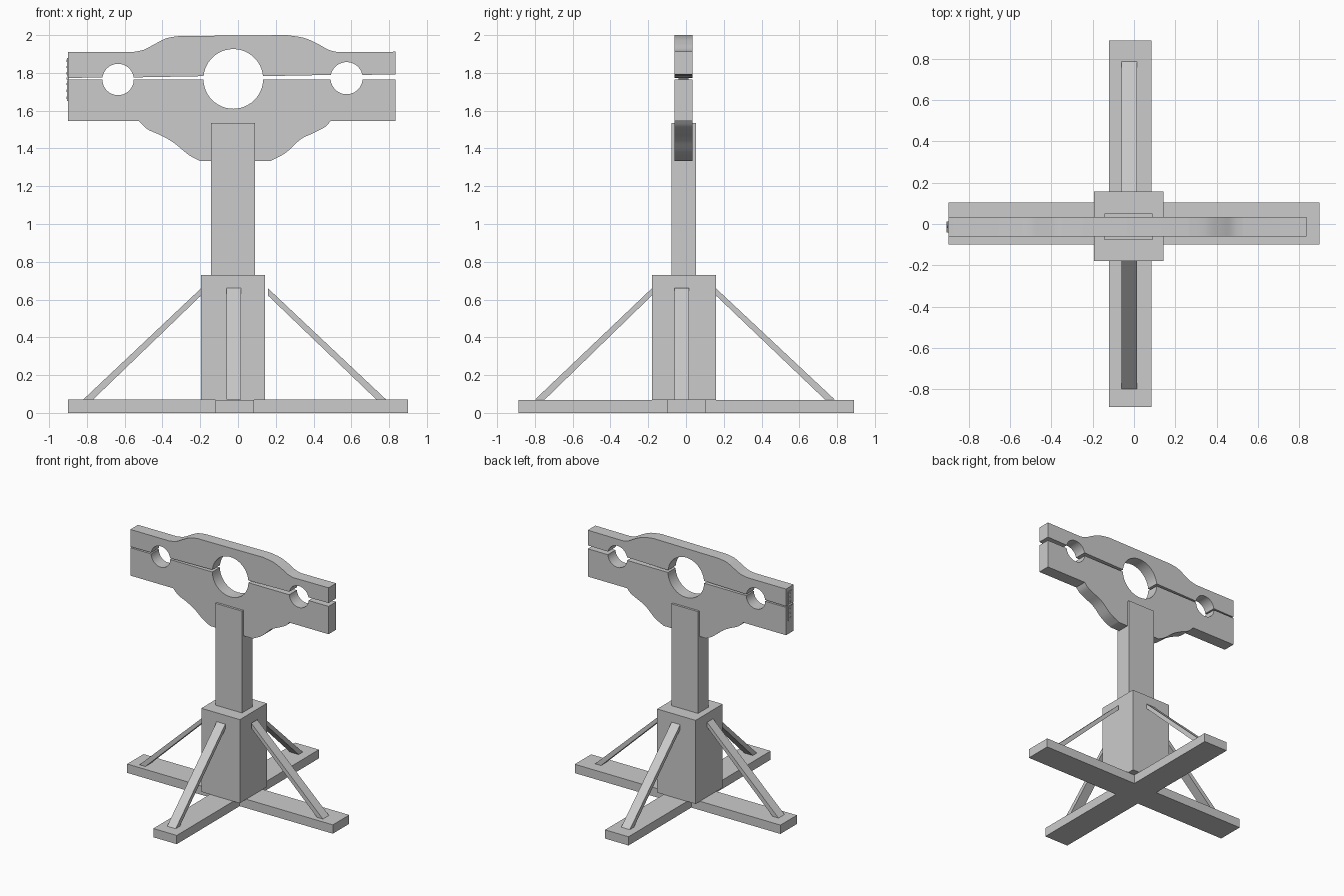
import bpy, bmesh
from math import asin, pi, cos, sin, radians

if "Cube" in bpy.data.objects:
    bpy.data.objects.remove(bpy.data.objects["Cube"])


def prism(name, outline, axis, lo, hi):
    """Extrude a closed 2D outline from lo to hi along y (outline x,z) or x (outline y,z)."""
    place = (lambda u, z, d: (u, d, z)) if axis == 'y' else (lambda u, z, d: (d, u, z))
    bm = bmesh.new()
    face = bm.faces.new([bm.verts.new(place(u, z, lo)) for u, z in outline])
    ext = bmesh.ops.extrude_face_region(bm, geom=[face])
    shift = place(0, 0, hi - lo)
    bmesh.ops.translate(bm, vec=shift, verts=[g for g in ext['geom'] if isinstance(g, bmesh.types.BMVert)])
    bmesh.ops.recalc_face_normals(bm, faces=bm.faces)
    me = bpy.data.meshes.new(name)
    bm.to_mesh(me)
    bm.free()
    ob = bpy.data.objects.new(name, me)
    bpy.context.collection.objects.link(ob)
    return ob


def box(name, x0, x1, y0, y1, z0, z1):
    return prism(name, [(x0, z0), (x1, z0), (x1, z1), (x0, z1)], 'y', y0, y1)


def smooth(ob):
    bpy.ops.object.select_all(action='DESELECT')
    bpy.context.view_layer.objects.active = ob
    ob.select_set(True)
    bpy.ops.object.shade_smooth_by_angle(angle=radians(30))


def spline(pts, n=5):
    """Catmull-Rom curve through the points."""
    p = [pts[0]] + pts + [pts[-1]]
    out = []
    for a, b, c, d in zip(p, p[1:], p[2:], p[3:]):
        for i in range(n):
            t = i / n
            out.append(tuple(0.5 * (2 * b[k] + (c[k] - a[k]) * t + (2 * a[k] - 5 * b[k] + 4 * c[k] - d[k]) * t * t
                                    + (3 * b[k] - a[k] - 3 * c[k] + d[k]) * t ** 3) for k in (0, 1)))
    return out + [pts[-1]]


# Neck hole and wrist holes: centre x, centre z, radius
HOLES = [(-0.635, 1.765, 0.083), (-0.025, 1.768, 0.158), (0.575, 1.772, 0.085)]


def holed_edge(edge, side, n=24):
    """Board edge from left to right, following each hole above (1) or below (-1)."""
    pts = [(-0.90, edge(-0.90))]
    for cx, cz, r in HOLES:
        a = asin((edge(cx) - cz) / r)
        start, end = (pi - a, a) if side > 0 else (pi - a, 2 * pi + a)
        for i in range(n + 1):
            t = start + (end - start) * i / n
            pts.append((cx + r * cos(t), cz + r * sin(t)))
    return pts + [(0.835, edge(0.835))]


# Crossed base beams
box("base_beam_side", -0.90, 0.90, -0.10, 0.105, 0, 0.07)
box("base_beam_front", -0.12, 0.085, -0.887, 0.89, 0, 0.069)

# Pedestal block and post
box("pedestal", -0.195, 0.142, -0.18, 0.158, 0.069, 0.73)
box("post", -0.142, 0.09, -0.078, 0.052, 0.73, 1.535)

# Four diagonal braces
for axis, label, near, far in (('y', "right", 0.158, 0.785), ('y', "left", -0.195, -0.82),
                               ('x', "back", 0.158, 0.788), ('x', "front", -0.18, -0.80)):
    foot = far - 0.052 * (1 if far > 0 else -1)
    prism("brace_" + label, [(near, 0.66), (far, 0.07), (foot, 0.07), (near, 0.622)],
          axis, -0.06, 0.015)

# Upper board, slightly raised at its right end
top = spline([(0.53, 1.91), (0.48, 1.922), (0.42, 1.955), (0.35, 1.985), (0.26, 2.0)])
top += spline([(-0.31, 1.995), (-0.38, 1.983), (-0.44, 1.953), (-0.50, 1.922), (-0.56, 1.91)])
upper = holed_edge(lambda x: 1.783 + 0.011 * x, 1) + [(0.835, 1.912)] + top + [(-0.90, 1.91)]
smooth(prism("upper_board", upper, 'y', -0.06, 0.035))

# Lower board with shaped underside
under = spline([(0.49, 1.545), (0.46, 1.513), (0.40, 1.482), (0.33, 1.447), (0.25, 1.375), (0.17, 1.333)])
under += spline([(-0.20, 1.333), (-0.26, 1.365), (-0.34, 1.43), (-0.41, 1.47), (-0.48, 1.502), (-0.525, 1.545)])
lower = holed_edge(lambda x: 1.765, -1) + [(0.835, 1.545)] + under + [(-0.90, 1.545)]
smooth(prism("lower_board", lower, 'y', -0.06, 0.035))

# Hinge on the left end: two leaves, knuckle and screws
for label, z0, z1 in (("lower", 1.65, 1.76), ("upper", 1.782, 1.88)):
    box("hinge_leaf_" + label, -0.904, -0.90, -0.04, 0.012, z0, z1)
    for i in range(3):
        z = z0 + (z1 - z0) * (i + 0.5) / 3
        bpy.ops.mesh.primitive_cylinder_add(vertices=12, radius=0.006, depth=0.006,
                                            location=(-0.904, -0.014, z), rotation=(0, pi / 2, 0))
        bpy.context.object.name = "hinge_screw_" + label
bpy.ops.mesh.primitive_cylinder_add(vertices=12, radius=0.007, depth=0.052,
                                    location=(-0.902, -0.014, 1.77), rotation=(pi / 2, 0, 0))
bpy.context.object.name = "hinge_knuckle"
smooth(bpy.context.object)
